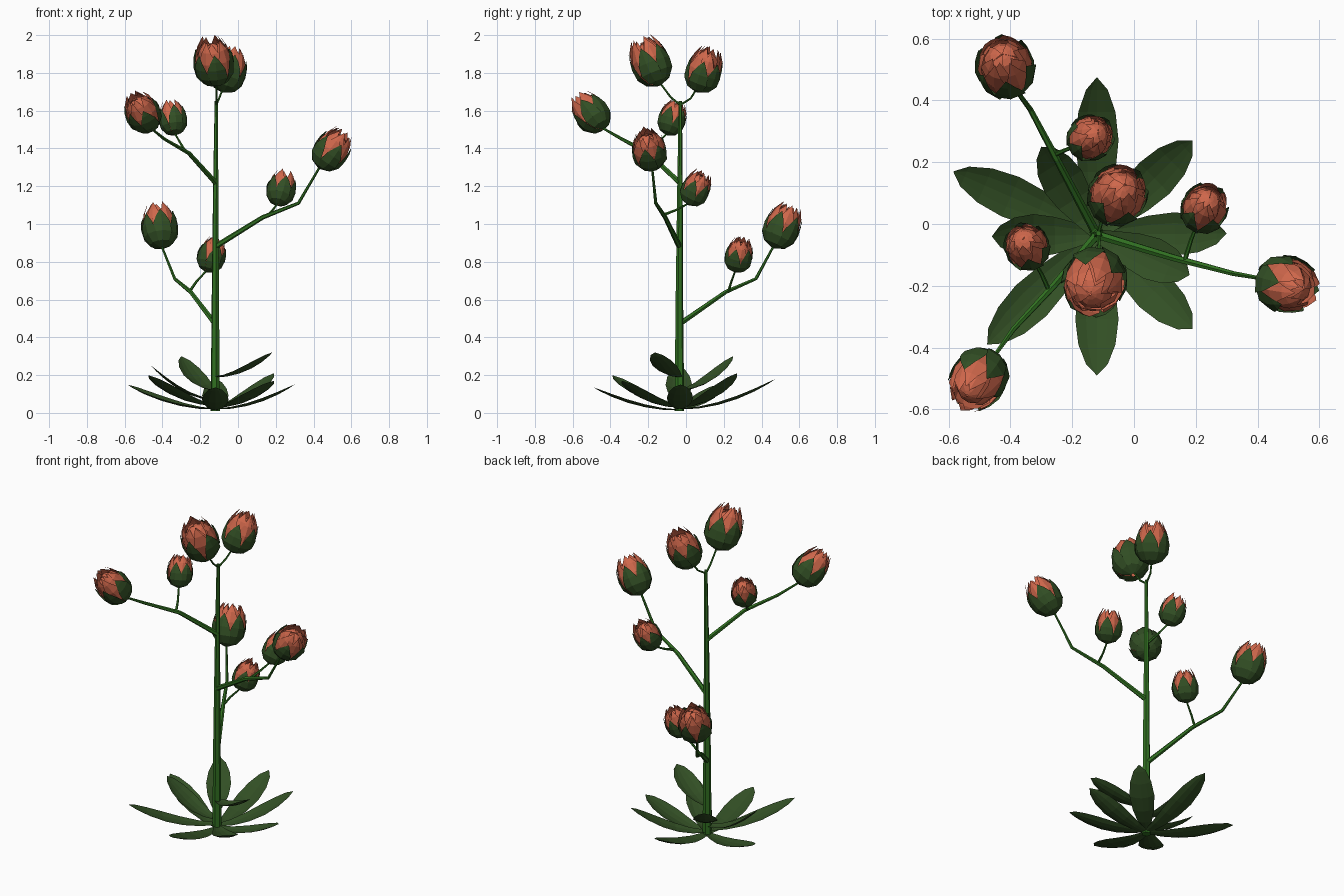
import bpy, bmesh, math, random
from mathutils import Vector

if "Cube" in bpy.data.objects:
    bpy.data.objects.remove(bpy.data.objects["Cube"])

random.seed(4)


def material(name, rgb):
    m = bpy.data.materials.new(name)
    m.diffuse_color = (*rgb, 1)
    m.use_nodes = True
    m.node_tree.nodes["Principled BSDF"].inputs["Base Color"].default_value = m.diffuse_color
    return m


STEM = material("stem_green", (0.03, 0.16, 0.015))
LEAF = material("leaf_green", (0.032, 0.078, 0.018))
PETAL = material("petal_coral", (0.62, 0.135, 0.07))


def add_mesh(name, bm, mat):
    bmesh.ops.remove_doubles(bm, verts=bm.verts, dist=0.0003)
    me = bpy.data.meshes.new(name)
    bm.to_mesh(me)
    bm.free()
    me.materials.append(mat)
    ob = bpy.data.objects.new(name, me)
    bpy.context.collection.objects.link(ob)


def skin(bm, rows, closed=False):
    """Join rows of points with quads."""
    vs = [[bm.verts.new(p) for p in r] for r in rows]
    n = len(rows[0])
    for a, b in zip(vs, vs[1:]):
        for i in range(n if closed else n - 1):
            j = (i + 1) % n
            bm.faces.new((a[i], a[j], b[j], b[i]))
    return vs


def frame(axis):
    w = axis.normalized()
    u = w.cross(Vector((0.3, 0.9, 0.1))).normalized()
    return u, w.cross(u), w


def tube(name, pts, r0, r1, sides=6):
    """Tapered stem through the given points."""
    pts = [Vector(p) for p in pts]
    rows = []
    for k, p in enumerate(pts):
        d = pts[min(k + 1, len(pts) - 1)] - pts[max(k - 1, 0)]
        u, v, _ = frame(d)
        r = r0 + (r1 - r0) * k / (len(pts) - 1)
        rows.append([p + r * (u * math.cos(a) + v * math.sin(a))
                     for a in (2 * math.pi * i / sides for i in range(sides))])
    bm = bmesh.new()
    vs = skin(bm, rows, True)
    bm.faces.new(vs[0][::-1])
    bm.faces.new(vs[-1])
    add_mesh(name, bm, STEM)


# rows of each bud layer: height, radius, half-angle in degrees
SEPAL = [(0, .1, 32), (.08, .62, 34), (.25, .95, 34), (.45, 1.02, 27), (.62, .97, 15), (.76, .88, 0)]
OUTER = [(.08, .5, 30), (.3, .87, 36), (.55, .93, 33), (.78, .8, 18), (.97, .56, 0)]
MIDDLE = [(.3, .75, 30), (.6, .83, 36), (.78, .68, 26), (.97, .4, 0)]
INNER = [(.4, .68, 34), (.7, .66, 40), (.82, .42, 40), (.86, .2, 40), (.88, .02, 30)]


def whorl(bm, base, tip, profile, count, turn, jitter):
    """Ring of overlapping pointed petals around the bud axis."""
    u, v, w = frame(tip - base)
    length = (tip - base).length
    rad = 0.385 * length
    for k in range(count):
        mid = turn + 2 * math.pi * k / count + random.uniform(-jitter, jitter)
        lift = 1 + random.uniform(-jitter, jitter) * 0.2
        rows = []
        for t, r, half in profile:
            row = []
            for s in (-1, 0, 1):
                a = mid + s * math.radians(half)
                rr = rad * r * (1 + 0.025 * s)     # one edge tucks under its neighbour
                row.append(base + w * (t * length * (lift if t > .5 else 1))
                           + rr * (u * math.cos(a) + v * math.sin(a)))
            rows.append(row)
        skin(bm, rows)


def bud(name, base, tip):
    base, tip = Vector(base), Vector(tip)
    base = base - (tip - base) * 0.05
    bm = bmesh.new()
    whorl(bm, base, tip, SEPAL, 6, 0, 0.1)
    add_mesh(name + "_sepals", bm, LEAF)
    bm = bmesh.new()
    whorl(bm, base, tip, OUTER, 6, 0.52, 0.15)
    whorl(bm, base, tip, MIDDLE, 7, 0.1, 0.2)
    whorl(bm, base, tip, INNER, 5, 0.3, 0.1)
    add_mesh(name + "_petals", bm, PETAL)


def leaf(name, z0, tip):
    """Curved, slightly cupped blade from the stem foot to the tip."""
    base, tip = Vector((-0.12, -0.035, z0)), Vector(tip)
    side = Vector((0, 0, 1)).cross(tip - base).normalized()
    rows = []
    for t, w in ((0, .018), (.2, .04), (.4, .06), (.6, .07), (.78, .06), (.92, .035), (1, 0)):
        p = base.lerp(tip, t)
        p.z = z0 + (tip.z - z0) * t ** 1.9 - 0.1 * w
        rows.append([p + side * (w * s) + Vector((0, 0, 0.25 * w * s * s))
                     for s in (-1, -.5, 0, .5, 1)])
    bm = bmesh.new()
    skin(bm, rows)
    add_mesh(name, bm, LEAF)


# basal rosette: base height, tip
for i, (z0, tip) in enumerate([
        (.02, (-.12, .475, .18)), (.03, (.19, .27, .21)), (.02, (.3, -.03, .15)),
        (.19, (.18, -.165, .32)), (.03, (.19, -.34, .17)), (.015, (-.12, -.49, .135)),
        (.04, (-.475, -.39, .2)), (.02, (-.585, .17, .15)), (.12, (-.3, .25, .3)),
        (.07, (-.46, -.04, .25))]):
    leaf(f"leaf_{i + 1}", z0, tip)

# main stem and its two top twigs
tube("main_stem", [(-.12, -.035, .01), (-.12, -.035, .6), (-.118, -.032, 1.2), (-.115, -.03, 1.65)],
     .026, .009)
tube("top_twig_front", [(-.115, -.03, 1.63), (-.113, -.08, 1.67), (-.115, -.14, 1.75)], .006, .005)
tube("top_twig_back", [(-.115, -.03, 1.63), (-.1, .025, 1.665), (-.075, .065, 1.73)], .006, .005)
bud("top_bud_front", (-.115, -.145, 1.745), (-.145, -.24, 1.985))
bud("top_bud_back", (-.075, .06, 1.71), (-.025, .135, 1.93))

# side branches: branch path, branch bud tip, twig path, twig bud tip
BRANCHES = [
    ([(-.12, -.035, 1.22), (-.26, -.2, 1.375), (-.39, -.34, 1.45), (-.465, -.445, 1.51)], (-.55, -.57, 1.68),
     [(-.275, -.215, 1.38), (-.3, -.16, 1.42), (-.335, -.1, 1.48)], (-.36, -.04, 1.65)),
    ([(-.12, -.035, .88), (.13, -.11, 1.035), (.32, -.16, 1.11), (.435, -.18, 1.305)], (.565, -.215, 1.49),
     [(.165, -.115, 1.05), (.185, -.05, 1.075), (.21, .015, 1.11)], (.25, .095, 1.275)),
    ([(-.12, -.035, .47), (-.25, .21, .64), (-.335, .37, .71), (-.405, .465, .885)], (-.43, .56, 1.1),
     [(-.255, .225, .645), (-.22, .24, .695), (-.165, .262, .755)], (-.11, .3, .925)),
]
for i, (path, tip, twig, twig_tip) in enumerate(BRANCHES, 1):
    tube(f"branch_{i}", path, .015, .006)
    tube(f"twig_{i}", twig, .008, .005)
    bud(f"branch_bud_{i}", path[-1], tip)
    bud(f"twig_bud_{i}", twig[-1], twig_tip)
